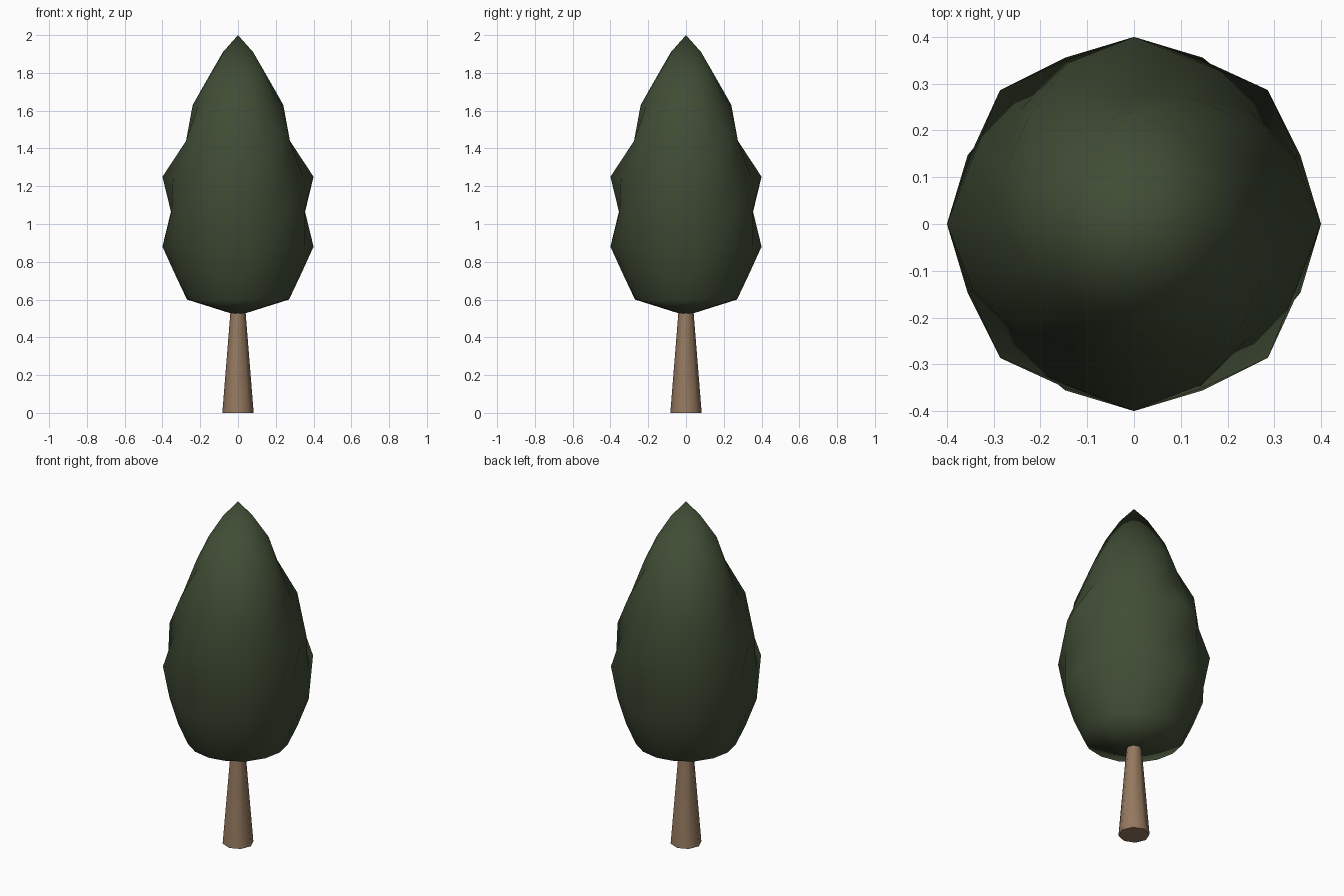
import bpy, bmesh, math
from mathutils import Vector

if "Cube" in bpy.data.objects:
    bpy.data.objects.remove(bpy.data.objects["Cube"])


def material(name, rgb):
    m = bpy.data.materials.new(name)
    m.diffuse_color = (*rgb, 1)
    m.use_nodes = True
    m.node_tree.nodes["Principled BSDF"].inputs["Base Color"].default_value = m.diffuse_color
    return m


def lathe(name, rings, sides, mat):
    """Stack rings of (z, radius on the axes, radius on the diagonals)."""
    bm = bmesh.new()
    loops = []
    for z, axis_r, diag_r in rings:
        if axis_r == 0:
            loops.append([bm.verts.new((0, 0, z))] * sides)
            continue
        loop = []
        for i in range(sides):
            a = 2 * math.pi * i / sides
            r = (axis_r + diag_r) / 2 + (axis_r - diag_r) / 2 * math.cos(4 * a)
            loop.append(bm.verts.new((r * math.cos(a), r * math.sin(a), z)))
        loops.append(loop)
    for low, high in zip(loops, loops[1:]):
        for i in range(sides):
            j = (i + 1) % sides
            corners = dict.fromkeys((low[i], low[j], high[j], high[i]))
            bm.faces.new(list(corners))
    # Cap any open ends
    if rings[0][1]:
        bm.faces.new(loops[0][::-1])
    if rings[-1][1]:
        bm.faces.new(loops[-1])
    mesh = bpy.data.meshes.new(name)
    bm.to_mesh(mesh)
    bm.free()
    mesh.materials.append(mat)
    obj = bpy.data.objects.new(name, mesh)
    bpy.context.collection.objects.link(obj)
    return obj


# Tapered trunk, running a little way into the foliage
trunk = lathe("trunk", [(0, .083, .083), (.56, .038, .038)], 8,
              material("brown bark", (.30, .19, .115)))
for p in trunk.data.polygons:
    p.use_smooth = abs(p.normal.z) < .5

# Lumpy crown: bumps alternate between the axes and the diagonals
foliage = lathe("foliage", [
    (.515, 0, 0), (.60, .27, .27), (.72, .327, .322), (.88, .40, .37),
    (1.065, .355, .405), (1.25, .40, .345), (1.44, .275, .32),
    (1.63, .24, .215), (1.78, .155, .165), (1.91, .08, .08), (2, 0, 0),
], 16, material("dark green leaves", (.052, .074, .036)))

# Soft shading over the whole crown, as on one long egg
mesh = foliage.data
for p in mesh.polygons:
    p.use_smooth = True
normals = [Vector((v.co.x / .16, v.co.y / .16, (v.co.z - 1.2) / .6)).normalized()
           for v in mesh.vertices]
mesh.normals_split_custom_set_from_vertices(normals)
